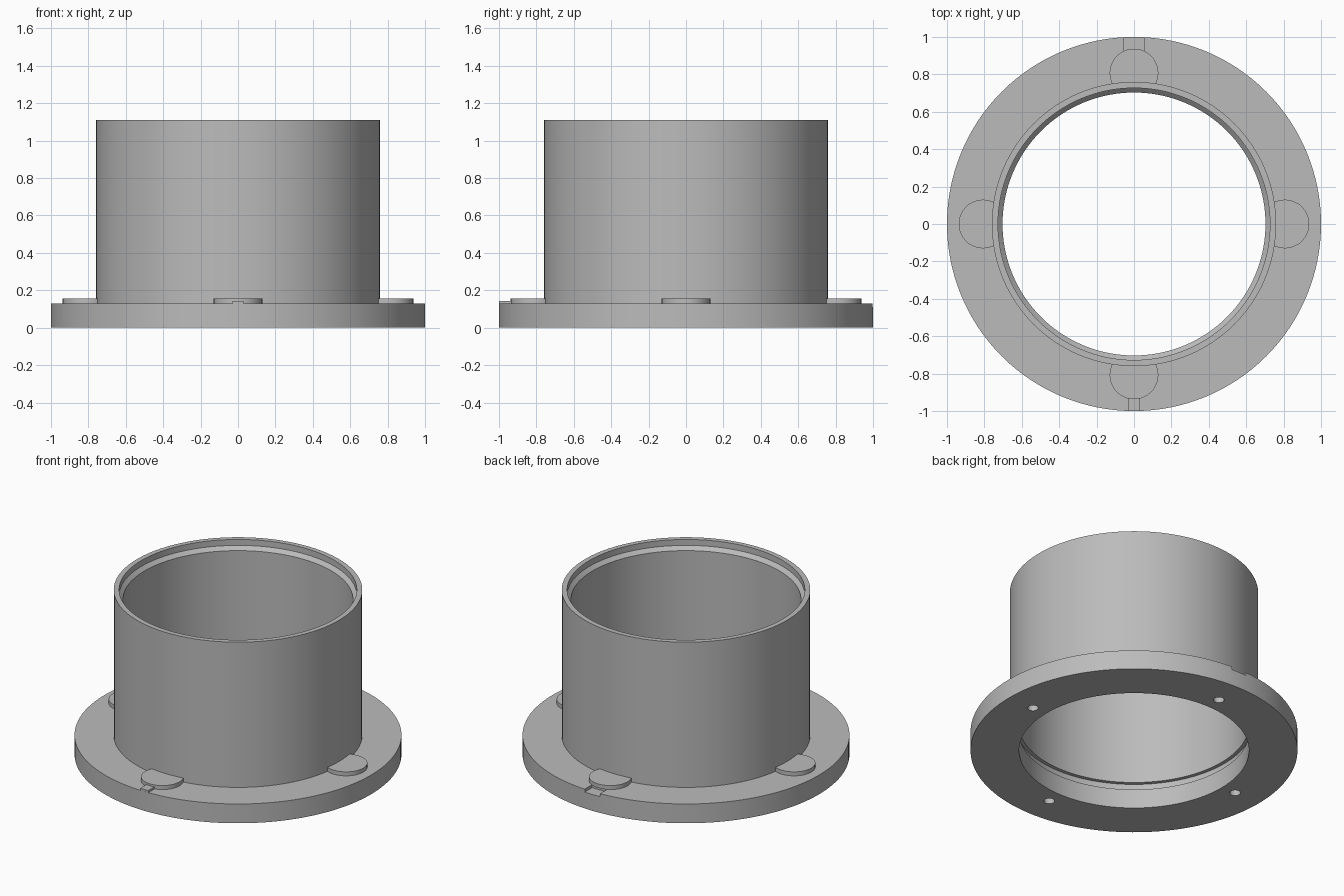
import bpy, bmesh, math
from mathutils import Matrix

cube = bpy.data.objects.get("Cube")
if cube:
    bpy.data.objects.remove(cube, do_unlink=True)

grey = bpy.data.materials.new("plain_grey")
grey.use_nodes = True
grey.diffuse_color = (0.5, 0.5, 0.5, 1)
grey.node_tree.nodes["Principled BSDF"].inputs["Base Color"].default_value = (0.5, 0.5, 0.5, 1)

FLANGE_TOP = 0.13
BORE = 0.703
TUBE = 0.76
BOSS_AT = 0.807


def finish(name, bm):
    bmesh.ops.recalc_face_normals(bm, faces=bm.faces)
    mesh = bpy.data.meshes.new(name)
    bm.to_mesh(mesh)
    bm.free()
    ob = bpy.data.objects.new(name, mesh)
    bpy.context.collection.objects.link(ob)
    mesh.materials.append(grey)
    return ob


def activate(ob):
    bpy.ops.object.select_all(action='DESELECT')
    ob.select_set(True)
    bpy.context.view_layer.objects.active = ob


def smooth(ob):
    activate(ob)
    bpy.ops.object.shade_smooth_by_angle(angle=math.radians(25))


def lathe(name, profile, steps=128):
    """Revolve a closed (radius, height) section around z."""
    bm = bmesh.new()
    rings = []
    for i in range(steps):
        a = math.tau * i / steps
        rings.append([bm.verts.new((r * math.cos(a), r * math.sin(a), z)) for r, z in profile])
    n = len(profile)
    for i, ring in enumerate(rings):
        after = rings[(i + 1) % steps]
        for j in range(n):
            k = (j + 1) % n
            bm.faces.new((ring[j], after[j], after[k], ring[k]))
    return finish(name, bm)


def prism(name, points, z0, z1):
    """Extrude a flat outline from z0 to z1."""
    bm = bmesh.new()
    face = bm.faces.new([bm.verts.new((x, y, z0)) for x, y in points])
    top = bmesh.ops.extrude_face_region(bm, geom=[face])["geom"]
    verts = [v for v in top if isinstance(v, bmesh.types.BMVert)]
    bmesh.ops.translate(bm, verts=verts, vec=(0, 0, z1 - z0))
    return finish(name, bm)


def circle(radius, centre, steps):
    return [(centre + radius * math.cos(math.tau * i / steps),
             radius * math.sin(math.tau * i / steps)) for i in range(steps)]


def cut(target, cutter):
    mod = target.modifiers.new("cut", 'BOOLEAN')
    mod.operation = 'DIFFERENCE'
    mod.solver = 'EXACT'
    mod.object = cutter
    activate(target)
    bpy.ops.object.modifier_apply(modifier=mod.name)
    bpy.data.objects.remove(cutter, do_unlink=True)


# Flange ring
flange = lathe("flange", [(BORE, 0), (1, 0), (1, FLANGE_TOP), (BORE, FLANGE_TOP)])

# Tube with a groove at its foot and a chamfered counterbore at its mouth
wide = 0.727
tube = lathe("tube", [(wide, FLANGE_TOP), (TUBE, FLANGE_TOP), (TUBE, 1.11), (wide, 1.11),
                      (wide, 1.07), (BORE, 1.046), (BORE, 0.18), (wide, 0.18)])

# Bosses against the tube, each above a blind screw hole
for side, angle in (("left", 0), ("back", 90), ("right", 180), ("front", 270)):
    turn = Matrix.Rotation(math.radians(angle), 4, 'Z')
    outline = []
    for x, y in circle(0.13, BOSS_AT, 64):
        push = max(1, 0.75 / math.hypot(x, y))
        outline.append((x * push, y * push))
    boss = prism(side + "_boss", outline, FLANGE_TOP, 0.157)
    boss.data.transform(turn)
    smooth(boss)
    hole = prism("hole_cutter", circle(0.033, BOSS_AT, 32), -0.05, 0.12)
    hole.data.transform(turn)
    cut(flange, hole)

# Notch cut into the back edge
w = 0.057
cut(flange, prism("notch_cutter", [(-w, 0.92), (w, 0.92), (w, 1.1), (-w, 1.1)],
                  FLANGE_TOP - 0.02, 0.2))

# Raised key at the front edge
k = 0.03
prism("front_key", [(-k, -0.999), (k, -0.999), (k, -0.9), (-k, -0.9)], FLANGE_TOP, 0.144)

smooth(flange)
smooth(tube)
